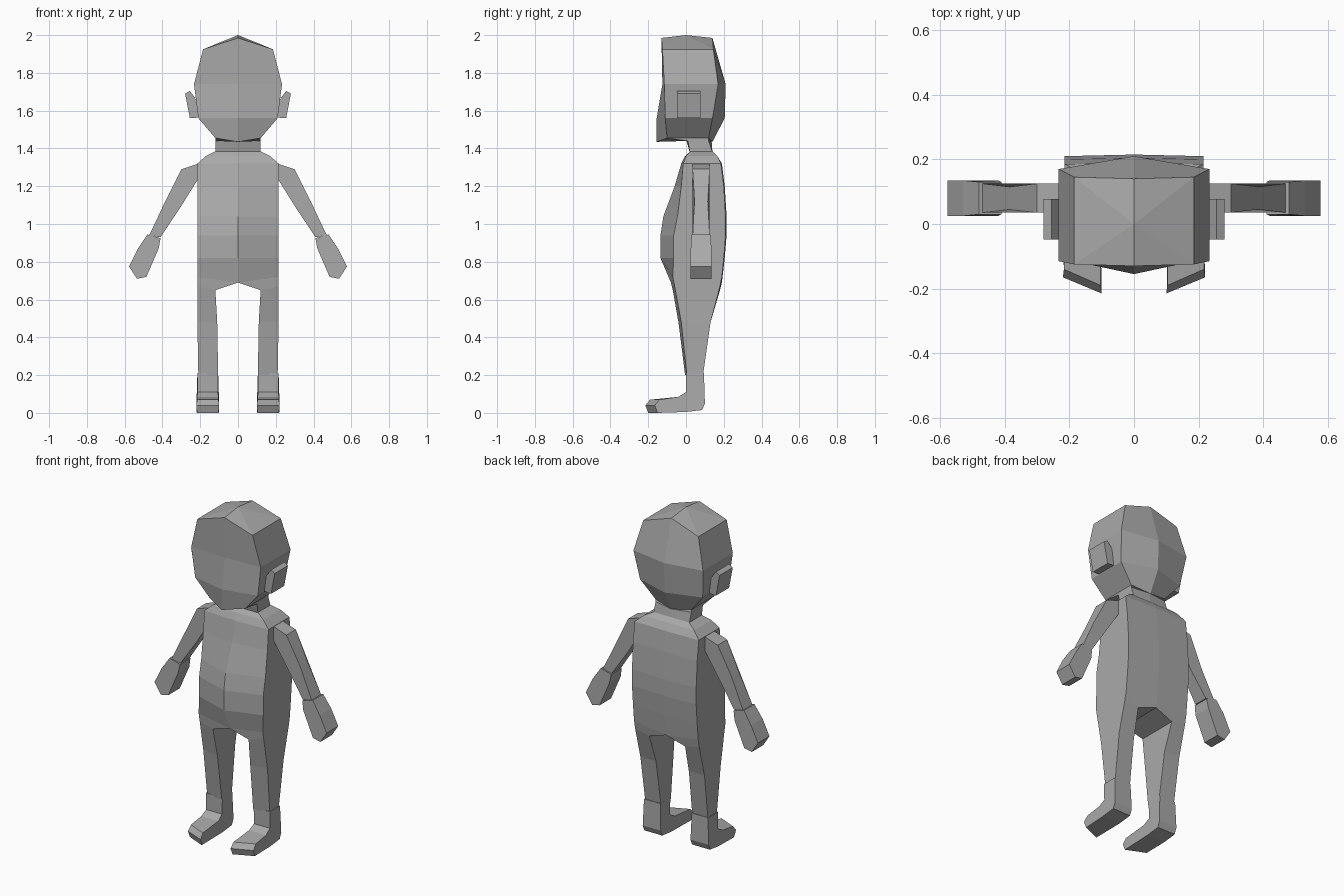
import bpy
import bmesh

# Remove the default cube only
cube = bpy.data.objects.get("Cube")
if cube:
    bpy.data.objects.remove(cube, do_unlink=True)

# Single matte clay colour
clay = bpy.data.materials.new("clay_grey")
clay.use_nodes = True
clay_colour = (0.4, 0.4, 0.4, 1)
clay.diffuse_color = clay_colour
clay.node_tree.nodes["Principled BSDF"].inputs["Base Color"].default_value = clay_colour

CM = 0.01  # all dimensions below are in hundredths of a unit


def finish(name, bm):
    """Turn a left-hand half into a flat shaded, mirrored object."""
    bmesh.ops.scale(bm, vec=(CM, CM, CM), verts=bm.verts)
    bmesh.ops.recalc_face_normals(bm, faces=bm.faces)
    mesh = bpy.data.meshes.new(name)
    bm.to_mesh(mesh)
    bm.free()
    mesh.materials.append(clay)
    obj = bpy.data.objects.new(name, mesh)
    bpy.context.collection.objects.link(obj)
    mirror = obj.modifiers.new("mirror", "MIRROR")
    mirror.use_clip = True
    return obj


def half_loft(name, rings, crown=None):
    """Skin half rings running from the inner front round to the inner back.

    Ring: inner x, outer x, outer z, inner z, then the four y values.
    """
    bm = bmesh.new()
    loops = []
    for inner, outer, z_out, z_in, *depth in rings:
        xs = (inner, outer, outer, inner)
        zs = (z_in, z_out, z_out, z_in)
        loops.append([bm.verts.new(co) for co in zip(xs, depth, zs)])
    for row, (upper, lower) in enumerate(zip(loops, loops[1:])):
        # The inner wall only exists once the section has left the centre line
        sides = 4 if rings[row + 1][0] > 0 else 3
        for i in range(sides):
            j = (i + 1) % 4
            bm.faces.new((upper[i], upper[j], lower[j], lower[i]))
    if crown:
        peak = bm.verts.new(crown)
        for a, b in zip(loops[0], loops[0][1:]):
            bm.faces.new((peak, a, b))
    if rings[-1][0] > 0:
        bm.faces.new(loops[-1])
    return finish(name, bm)


def slab(name, outline, place):
    """Give an outline thickness; each point is (across, up, half thickness)."""
    bm = bmesh.new()
    near, far = [
        [bm.verts.new(place(a, up, side * half)) for a, up, half in outline]
        for side in (-1, 1)
    ]
    bm.faces.new(near)
    bm.faces.new(far)
    count = len(outline)
    for i in range(count):
        j = (i + 1) % count
        bm.faces.new((near[i], near[j], far[j], far[i]))
    return finish(name, bm)


# Head and neck
half_loft("head_and_neck", [
    (0, 18.5, 192.5, 198.5, -13, -12.5, 14.5, 14),
    (0, 23.3, 174, 174, -12.5, -11.5, 17, 21),
    (0, 21, 156, 156, -15.5, -11, 14, 20.5),
    (0, 12, 145.5, 143.5, -15.5, -10, 12, 14),
    (0, 12, 144, 145, 0, 1, 12, 13.5),
    (0, 12, 138, 138, 2, 2, 14, 14),
], crown=(0, 0, 200))

# Torso flowing into the legs
half_loft("torso_and_legs", [
    (0, 12, 138.5, 138.5, 2, 2, 14, 14),
    (0, 17, 136, 136, -0.5, 0, 16.5, 16.5),
    (0, 21.5, 132, 132, -2.5, -1.5, 18.5, 19),
    (0, 21.5, 120, 120, -6, -2.5, 20, 20.5),
    (0, 21.5, 104, 104, -12, -4.5, 21, 21.5),
    (0, 21.5, 94, 94, -13.5, -6.5, 21, 21.5),
    (0, 21.5, 82, 82, -13.5, -6.5, 20, 20.5),
    (0, 21.5, 72, 69, -8, -7, 19, 19),
    (12, 21.5, 67, 65, -7, -6, 18, 18),
    (11, 21.5, 48, 48, -4, -2.5, 13, 13),
    (10.5, 21, 20, 20, -0.5, 0.5, 9, 9),
])


def limb(across, up, depth):
    return (across, 8 + depth, up)


def ear_place(across, up, depth):
    return (across, 1.5 + depth, up)


def foot_place(across, up, depth):
    # Toes sweep back towards the outer side
    sweep = 5 if across < -15 and depth > 0 else 0
    return (16 + depth, across + sweep, up)


# Arms, slim at the elbow and tucked into the hands
slab("arms", [
    (21, 132, 4.5), (30, 129, 4.5), (38.5, 112, 3.5), (47, 94, 4.5),
    (41, 93, 4.5), (31, 108, 3.5), (21, 124, 4.5),
], limb)

# Mitten hands
slab("hands", [
    (48, 94.5, 5), (41, 92.5, 5), (42, 87, 5.5), (48.5, 72, 5.5),
    (53.5, 71, 5.5), (57.7, 77.5, 5.5), (53, 87, 5.5),
], limb)

# Ears, leaning outwards
slab("ears", [
    (19, 156.5, 6.3), (25.5, 156, 6.3), (28, 169, 6.3),
    (25.5, 170.5, 6.3), (21.5, 165, 6.3),
], ear_place)

# Booted feet
slab("feet", [
    (0, 21, 5.5), (0, 11, 5.3), (-4, 8.5, 5.7), (-19, 7, 5.7),
    (-21.5, 4, 6), (-20, 0, 5.7), (0, 0.5, 6), (8.5, 1.5, 6),
    (10, 5, 6), (9.5, 21, 5.5),
], foot_place)
